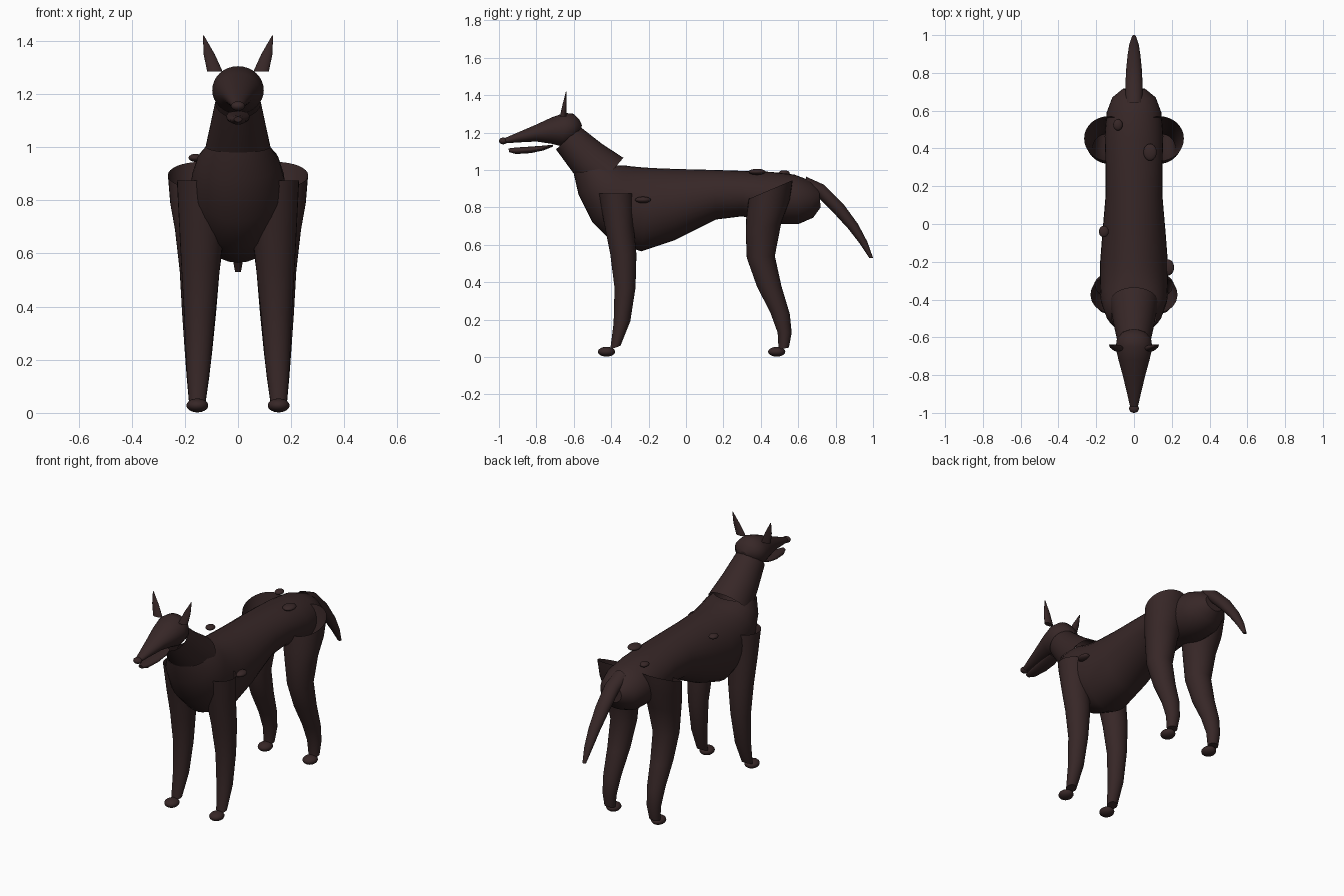
import bpy, bmesh, math
from mathutils import Vector, Matrix

default = bpy.data.objects.get("Cube")
if default:
    bpy.data.objects.remove(default, do_unlink=True)

# One dark brown coat colour
coat = bpy.data.materials.new("dark_brown_coat")
coat.use_nodes = True
colour = (0.038, 0.02, 0.02, 1)
coat.diffuse_color = colour
coat.node_tree.nodes["Principled BSDF"].inputs["Base Color"].default_value = colour

SIDES = {"left": 1, "right": -1}
SEGMENTS = 32


def finish(name, bm):
    """Turn a bmesh into a smooth shaded, coloured object."""
    bmesh.ops.recalc_face_normals(bm, faces=bm.faces[:])
    for face in bm.faces:
        face.smooth = len(face.verts) <= 4
    mesh = bpy.data.meshes.new(name)
    bm.to_mesh(mesh)
    bm.free()
    mesh.materials.append(coat)
    obj = bpy.data.objects.new(name, mesh)
    bpy.context.collection.objects.link(obj)
    return obj


def loft(name, sections, x_start=0.0, x_end=0.0, cap_start=False, cap_end=False):
    """Skin elliptical rings; each is (y, z) of both ends of its axis and its half width."""
    bm = bmesh.new()
    rings = []
    for i, (y_a, z_a, y_b, z_b, half_width) in enumerate(sections):
        x = x_start + (x_end - x_start) * i / (len(sections) - 1)
        first, second = Vector((x, y_a, z_a)), Vector((x, y_b, z_b))
        centre, axis = (first + second) / 2, (first - second) / 2
        across = Vector((half_width, 0, 0))
        ring = []
        for k in range(SEGMENTS):
            angle = math.tau * k / SEGMENTS
            ring.append(bm.verts.new(centre + axis * math.cos(angle) + across * math.sin(angle)))
        rings.append(ring)
    for lower, upper in zip(rings, rings[1:]):
        for k in range(SEGMENTS):
            n = (k + 1) % SEGMENTS
            bm.faces.new((lower[k], lower[n], upper[n], upper[k]))
    if cap_start:
        bm.faces.new(rings[0])
    if cap_end:
        bm.faces.new(rings[-1])
    return finish(name, bm)


def ellipsoid(name, centre, radii):
    bm = bmesh.new()
    matrix = Matrix.Translation(centre) @ Matrix.Diagonal((*radii, 1))
    bmesh.ops.create_uvsphere(bm, u_segments=SEGMENTS, v_segments=16, radius=1, matrix=matrix)
    return finish(name, bm)


# Torso: deep chest, tucked belly and rounded rump
loft("torso", [
    (-.36, 1.025, -.6, .98, .12),
    (-.33, 1.025, -.575, .87, .155),
    (-.3, 1.02, -.5, .72, .176),
    (-.25, 1.015, -.4, .62, .18),
    (-.18, 1.01, -.24, .565, .18),
    (-.05, 1.005, -.06, .625, .168),
    (.15, 1, .16, .735, .15),
    (.3, .995, .3, .752, .15),
    (.45, .99, .48, .71, .155),
    (.58, .975, .6, .71, .145),
    (.66, .945, .68, .745, .115),
    (.71, .9, .72, .8, .06),
], cap_end=True)

# Neck: open sleeve between torso and skull
loft("neck", [
    (-.565, 1.23, -.695, 1.11, .085),
    (-.45, 1.14, -.6, .98, .108),
    (-.335, 1.065, -.5, .87, .128),
])

# Head with long tapering muzzle
loft("head", [
    (-.97, 1.17, -.97, 1.142, .02),
    (-.9, 1.2, -.9, 1.147, .036),
    (-.8, 1.243, -.8, 1.152, .06),
    (-.72, 1.28, -.72, 1.14, .082),
    (-.65, 1.305, -.66, 1.125, .097),
    (-.6, 1.3, -.61, 1.14, .09),
    (-.57, 1.27, -.575, 1.18, .06),
    (-.557, 1.24, -.56, 1.21, .02),
], cap_start=True, cap_end=True)

# Open lower jaw and nose
loft("lower_jaw", [
    (-.95, 1.115, -.945, 1.095, .015),
    (-.91, 1.12, -.91, 1.085, .03),
    (-.83, 1.125, -.83, 1.09, .042),
    (-.76, 1.13, -.76, 1.105, .045),
    (-.71, 1.135, -.71, 1.125, .035),
], cap_start=True, cap_end=True)
ellipsoid("nose", (0, -.977, 1.155), (.026, .023, .018))

# Tail hanging in a drooping curve
loft("tail", [
    (.64, .965, .66, .88, .045),
    (.74, .92, .71, .85, .046),
    (.84, .82, .785, .775, .042),
    (.92, .71, .868, .685, .034),
    (.97, .615, .93, .605, .025),
    (1, .53, .98, .53, .011),
], cap_end=True)

# Sections shared by both legs of a pair, from the open top down
front_leg = [
    (-.28, .875, -.468, .875, .098),
    (-.28, .7, -.435, .7, .085),
    (-.265, .55, -.405, .55, .073),
    (-.27, .37, -.382, .37, .058),
    (-.298, .19, -.387, .18, .046),
    (-.35, .06, -.405, .04, .032),
]
hind_leg = [
    (.57, .945, .335, .845, .126),
    (.555, .84, .322, .74, .115),
    (.51, .72, .32, .66, .095),
    (.475, .54, .325, .53, .075),
    (.51, .38, .38, .375, .064),
    (.555, .23, .45, .24, .052),
    (.565, .13, .49, .13, .042),
    (.55, .05, .495, .04, .032),
]
ear = [
    (-.64, 1.285, -.675, 1.285, .029),
    (-.638, 1.35, -.66, 1.35, .021),
    (-.638, 1.42, -.642, 1.42, .002),
]

for side, s in SIDES.items():
    loft(side + "_front_leg", front_leg, .132 * s, .153 * s, cap_end=True)
    loft(side + "_hind_leg", hind_leg, .138 * s, .153 * s, cap_end=True)
    for pair, y in (("front", -.425), ("hind", .485)):
        ellipsoid(f"{side}_{pair}_paw", (.153 * s, y, .028), (.041, .046, .026))
    loft(side + "_ear", ear, .087 * s, .13 * s, cap_start=True, cap_end=True)

# Small raised coat patches on back and flanks
patches = {
    "left_rump": ((.085, .38, .99), (.035, .045, .016)),
    "right_rump": ((-.085, .525, .983), (.025, .03, .015)),
    "right_back": ((-.16, -.04, .96), (.026, .03, .015)),
    "left_shoulder": ((.182, -.23, .84), (.03, .042, .017)),
}
for place, (centre, radii) in patches.items():
    ellipsoid(place + "_patch", centre, radii)
